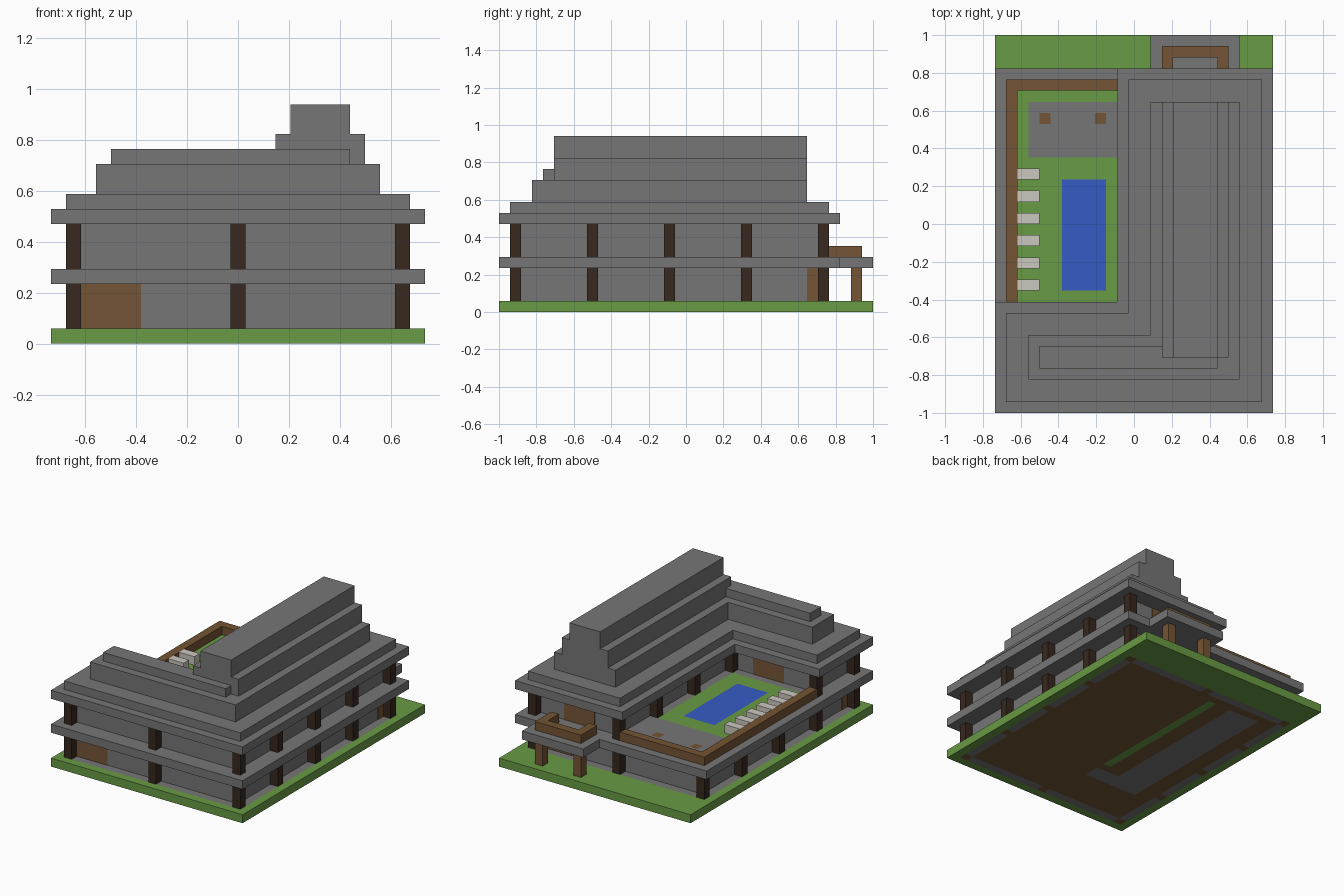
import bpy
import bmesh
from mathutils import Vector

U = 2 / 34  # one building block

if "Cube" in bpy.data.objects:
    bpy.data.objects.remove(bpy.data.objects["Cube"])


def material(name, r, g, b):
    m = bpy.data.materials.new(name)
    m.use_nodes = True
    m.diffuse_color = (r, g, b, 1)
    m.node_tree.nodes["Principled BSDF"].inputs["Base Color"].default_value = (r, g, b, 1)
    return m


stone = material("stone grey", .18, .18, .18)
grass = material("grass green", .14, .325, .058)
wood = material("oak brown", .175, .091, .035)
timber = material("dark timber", .038, .021, .013)
water = material("pool blue", .036, .105, .56)
white = material("lounger white", .6, .57, .53)
PALETTE = [stone, grass, wood, water]
STONE, GRASS, WOOD, WATER = range(4)


def raise_faces(bm, height):
    """Give a flat sheet of faces a thickness, keeping its underside."""
    up = bmesh.ops.extrude_face_region(bm, geom=bm.faces[:], use_keep_orig=True)["geom"]
    top = [v for v in up if isinstance(v, bmesh.types.BMVert)]
    bmesh.ops.translate(bm, vec=(0, 0, height), verts=top)
    bmesh.ops.recalc_face_normals(bm, faces=bm.faces)


def finish(name, bm, mats):
    bmesh.ops.scale(bm, vec=(U, U, U), verts=bm.verts)
    mesh = bpy.data.meshes.new(name)
    bm.to_mesh(mesh)
    bm.free()
    for m in mats:
        mesh.materials.append(m)
    bpy.context.collection.objects.link(bpy.data.objects.new(name, mesh))


def prism(name, outline, z0, z1, mat):
    """Extrude a plan outline, given in blocks, from z0 to z1."""
    bm = bmesh.new()
    bm.faces.new([bm.verts.new((x, y, z0)) for x, y in outline])
    raise_faces(bm, z1 - z0)
    finish(name, bm, [mat])


def box(name, x0, x1, y0, y1, z0, z1, mat):
    prism(name, [(x0, y0), (x1, y0), (x1, y1), (x0, y1)], z0, z1, mat)


def l_shape(name, half, y0, y1, xi, yi, z0, z1):
    """Front wing plus left wing, with the corner (xi, yi) cut open."""
    prism(name, [(-half, y0), (half, y0), (half, y1), (xi, y1), (xi, yi), (-half, yi)],
          z0, z1, stone)


def block_slab(name, x0, x1, y0, y1, z0, rule):
    """One-block-thick slab whose blocks are coloured by rule(x, y)."""
    bm = bmesh.new()
    nx, ny = round(x1 - x0), round(y1 - y0)
    grid = [[bm.verts.new((x0 + i, y0 + j, z0)) for j in range(ny + 1)] for i in range(nx + 1)]
    for i in range(nx):
        for j in range(ny):
            bm.faces.new((grid[i][j], grid[i + 1][j], grid[i + 1][j + 1], grid[i][j + 1]))
    raise_faces(bm, 1)
    for f in bm.faces:
        # step just inside the block behind a side face
        c = f.calc_center_median() - f.normal * .1
        f.material_index = rule(c.x, c.y)
    finish(name, bm, PALETTE)


def inside(x, y, x0, x1, y0, y1):
    return x0 < x < x1 and y0 < y < y1


COLUMN_X = (-11, 0, 11)
COLUMN_Y = (-15.5, -8.5, -1.5, 5.5, 12.5)


# Ground: lawn, stone footing between columns, wooden floor inside
def ground_rule(x, y):
    if not inside(x, y, -11.5, 11.5, -16, 13):
        return GRASS
    if not inside(x, y, -10.5, 10.5, -15, 12):
        column = (any(abs(x - c) < .5 for c in COLUMN_X)
                  and any(abs(y - c) < .5 for c in COLUMN_Y))
        return WOOD if column else STONE
    if inside(x, y, -2.5, -1.5, -7, 11):
        return GRASS
    if inside(x, y, -8.5, -4.5, -10, 11) or inside(x, y, -8.5, -1.5, -10, -8):
        return STONE
    return WOOD


block_slab("ground", -12.5, 12.5, -17, 17, 0, ground_rule)


# First-floor slab with roof garden, paving and pool
def terrace_rule(x, y):
    if not inside(x, y, -10.5, -.5, -8, 12):
        return STONE
    if inside(x, y, -6.5, -2.5, -6, 4):
        return WATER
    if inside(x, y, -9.5, -.5, 6, 11):
        table = inside(x, y, -8.5, -7.5, 9, 10) or inside(x, y, -3.5, -2.5, 9, 10)
        return WOOD if table else STONE
    return GRASS


block_slab("terrace_slab", -12.5, 12.5, -17, 14, 4, terrace_rule)

# Walls of both floors
box("ground_floor_walls", -10.5, 10.5, -15, 12, 1, 4, stone)
l_shape("upper_floor_walls", 10.5, -15, 12, .5, -9, 5, 8)

# Timber columns; the upper ones only stand under the roof
for x in COLUMN_X:
    for y in COLUMN_Y:
        box("ground_column", x - .5, x + .5, y - .5, y + .5, 1, 4, timber)
        if x >= 0 or y < -8:
            box("upper_column", x - .5, x + .5, y - .5, y + .5, 5, 8, timber)

# Wooden doors, slightly proud of the walls
P = .06
box("front_door", -10.5 - P, -6.5, -15 - P, -14, 1, 4, wood)
box("back_door", 6.5, 10.5 + P, 11, 12 + P, 1, 4, wood)
box("balcony_door", 3.5, 7.5, 11.5, 12 + P, 5, 8, wood)
box("terrace_door", -6.5, -2.5, -9.5, -9 + P, 5, 8, wood)

# Terrace railing
prism("terrace_railing", [(-11.5, -8), (-10.5, -8), (-10.5, 12), (-.5, 12),
                          (-.5, 13), (-11.5, 13)], 5, 6, wood)

# Balcony with posts and railing
box("balcony_slab", 1.5, 9.5, 14, 17, 4, 5, stone)
prism("balcony_railing", [(2.5, 13), (3.5, 13), (3.5, 15), (7.5, 15), (7.5, 13),
                          (8.5, 13), (8.5, 16), (2.5, 16)], 5, 6, wood)
for x in (2.5, 7.5):
    box("balcony_post", x, x + 1, 15, 16, 1, 4, wood)

# Sun loungers along the railing
for i in range(6):
    y = -6 + 2 * i
    box("sun_lounger", -10.5, -8.5, y, y + 1, 5, 6, white)

# Stepped roof
l_shape("roof_eave", 12.5, -17, 14, -1.5, -7, 8, 9)
l_shape("roof_lower_step", 11.5, -16, 13, -.5, -8, 9, 10)
l_shape("roof_middle_step", 9.5, -14, 11, 1.5, -10, 10, 12)
box("front_wing_ridge", -8.5, 7.5, -13, -11, 12, 13, stone)
box("left_wing_step", 2.5, 8.5, -12, 11, 12, 14, stone)
box("left_wing_ridge", 3.5, 7.5, -12, 11, 14, 16, stone)
